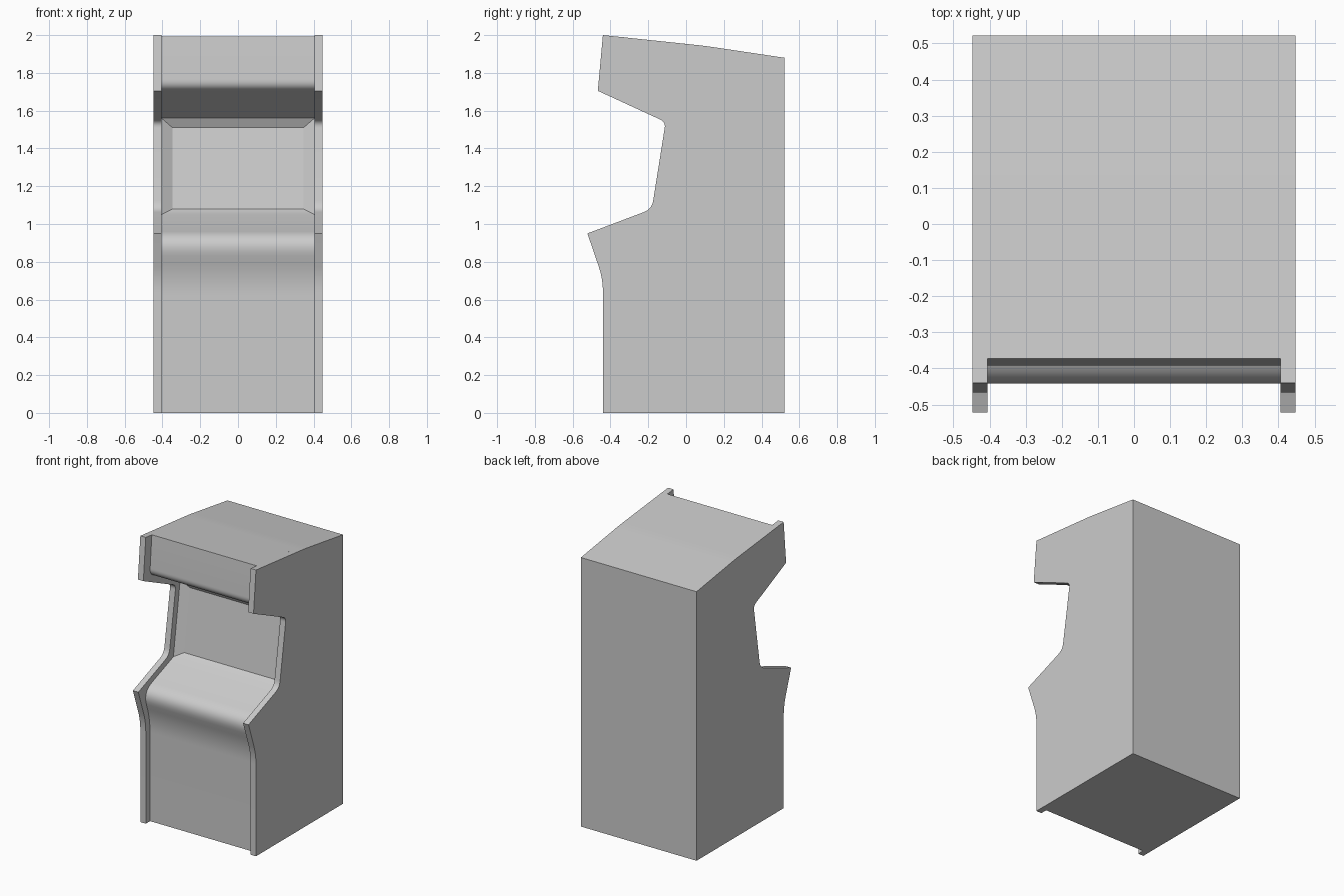
import bpy, bmesh, math
from mathutils import Vector

if "Cube" in bpy.data.objects:
    bpy.data.objects.remove(bpy.data.objects["Cube"])


def rounded(points, steps=8):
    """Turn (y, z, rounding) corners into a smooth outline."""
    out = []
    n = len(points)
    for i, (y, z, r) in enumerate(points):
        c = Vector((y, z))
        if r == 0:
            out.append(c)
            continue
        a = c + (Vector(points[i - 1][:2]) - c).normalized() * r
        b = c + (Vector(points[(i + 1) % n][:2]) - c).normalized() * r
        for k in range(steps + 1):
            t = k / steps
            out.append(a * (1 - t) ** 2 + c * 2 * t * (1 - t) + b * t * t)
    return out


def extrude_profile(points, x0, x1):
    """Closed solid with the outline in the YZ plane, from x0 to x1."""
    bm = bmesh.new()
    face = bm.faces.new([bm.verts.new((x0, p.x, p.y)) for p in rounded(points)])
    ext = bmesh.ops.extrude_face_region(bm, geom=[face])["geom"]
    for v in ext:
        if isinstance(v, bmesh.types.BMVert):
            v.co.x = x1
    bmesh.ops.recalc_face_normals(bm, faces=bm.faces)
    return bm


def finish(name, bm):
    mesh = bpy.data.meshes.new(name)
    bm.to_mesh(mesh)
    bm.free()
    obj = bpy.data.objects.new(name, mesh)
    bpy.context.collection.objects.link(obj)
    bpy.ops.object.select_all(action='DESELECT')
    obj.select_set(True)
    bpy.context.view_layer.objects.active = obj
    bpy.ops.object.shade_smooth_by_angle(angle=math.radians(22))
    return obj


HALF, INNER = 0.447, 0.405

# Side panels: silhouette with marquee, screen notch and control shelf
side = [(-0.44, 0, 0), (0.522, 0, 0), (0.522, 1.88, 0), (0.1, 1.943, 0.04),
        (-0.44, 2.0, 0), (-0.467, 1.705, 0), (-0.108, 1.54, 0.032),
        (-0.181, 1.079, 0.045), (-0.522, 0.95, 0), (-0.44, 0.71, 0.07)]
for name, s in (("left_side_panel", -1), ("right_side_panel", 1)):
    finish(name, extrude_profile(side, s * INNER, s * HALF))

# Cabinet body: recessed front, flush with the panels on top, back and bottom
body = [(-0.393, 0, 0), (0.522, 0, 0), (0.522, 1.88, 0), (0.1, 1.943, 0.04),
        (-0.373, 1.993, 0), (-0.395, 1.725, 0.04), (-0.06, 1.56, 0),
        (-0.135, 1.05, 0), (-0.465, 0.926, 0.1), (-0.393, 0.71, 0.09)]
bm = extrude_profile(body, -INNER, INNER)

# Screen: inset the display face into a sloped bezel
screen = min((f for f in bm.faces if len(f.verts) == 4),
             key=lambda f: (f.calc_center_median() - Vector((0, -0.0975, 1.305))).length)
bmesh.ops.inset_region(bm, faces=[screen], thickness=0.03, depth=0)
for v in screen.verts:
    z = 1.51 if v.co.z > 1.3 else 1.08
    v.co = (math.copysign(0.347, v.co.x), -0.06 - (1.56 - z) * 0.147 + 0.033, z)
finish("cabinet_body", bm)
